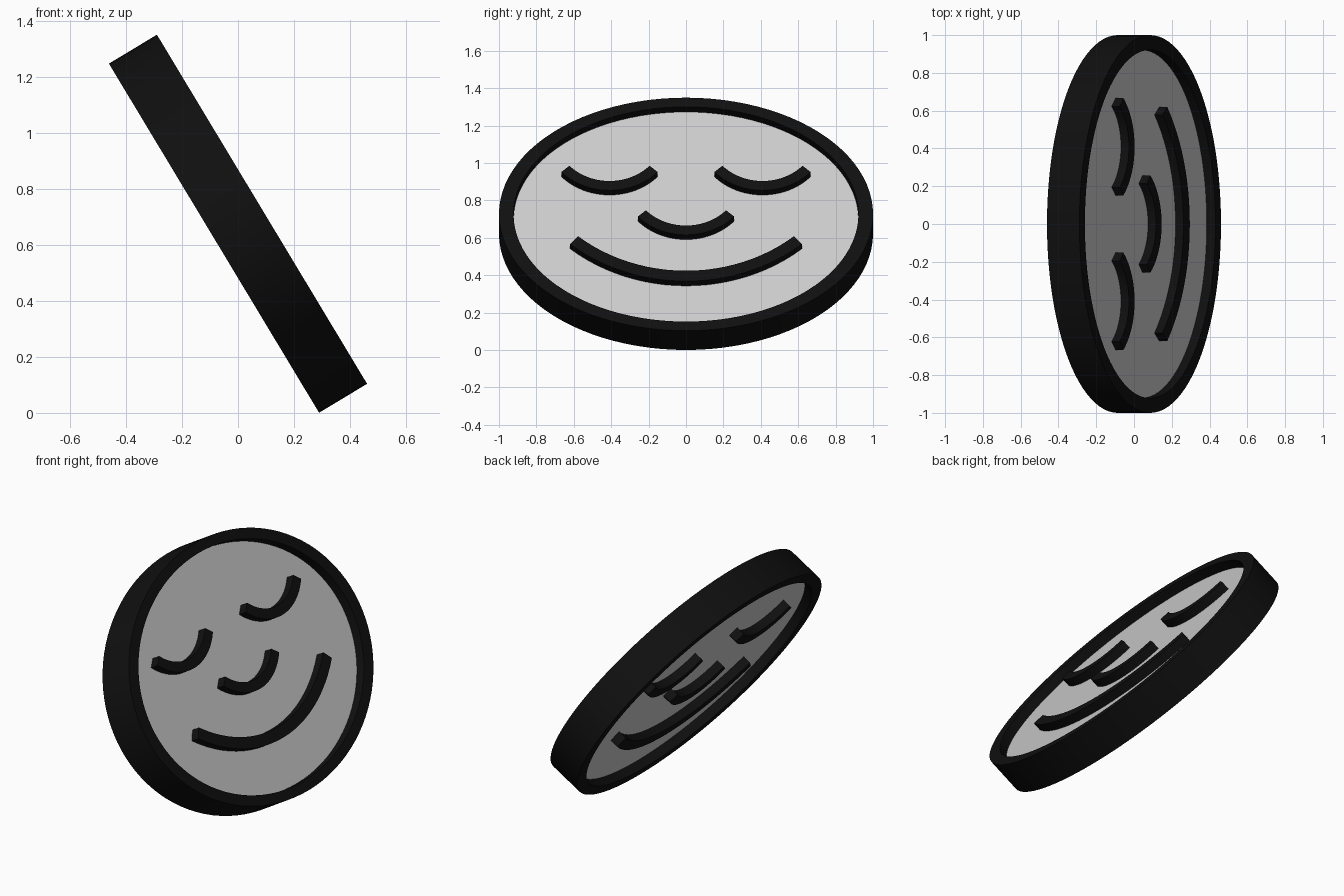
import bpy, bmesh
from math import sin, cos, radians, pi
from mathutils import Matrix

if "Cube" in bpy.data.objects:
    bpy.data.objects.remove(bpy.data.objects["Cube"])

# Tilted frame: width along world y, disc height leaning back, normal facing up and right
T = radians(31.05)
FRAME = Matrix(((0, -sin(T), cos(T), 0),
                (1, 0, 0, 0),
                (0, cos(T), sin(T), 0.675),
                (0, 0, 0, 1)))
RX, RY, INNER, HALF = 1.0, 0.727, 0.922, 0.10

black = bpy.data.materials.new("black")
black.diffuse_color = (0.005, 0.005, 0.005, 1)
black.use_nodes = True
black.node_tree.nodes["Principled BSDF"].inputs["Base Color"].default_value = black.diffuse_color


def slab(name, outline, half, mat=None):
    """Extrude a list of quads/ngon loops symmetrically about the mid-plane."""
    bm = bmesh.new()
    for loop in outline:
        bm.faces.new([bm.verts.new((x, y, -half)) for x, y in loop])
    bmesh.ops.remove_doubles(bm, verts=bm.verts, dist=1e-5)
    ext = bmesh.ops.extrude_face_region(bm, geom=bm.faces[:], use_keep_orig=True)
    top = [g for g in ext["geom"] if isinstance(g, bmesh.types.BMVert)]
    bmesh.ops.translate(bm, verts=top, vec=(0, 0, 2 * half))
    bmesh.ops.recalc_face_normals(bm, faces=bm.faces)
    bm.transform(FRAME)
    me = bpy.data.meshes.new(name)
    bm.to_mesh(me)
    bm.free()
    ob = bpy.data.objects.new(name, me)
    bpy.context.collection.objects.link(ob)
    if mat:
        me.materials.append(mat)
    bpy.ops.object.select_all(action='DESELECT')
    ob.select_set(True)
    bpy.context.view_layer.objects.active = ob
    bpy.ops.object.shade_smooth_by_angle(angle=radians(30))
    return ob


def ellipse(s, n=96):
    return [(s * RX * cos(2 * pi * i / n), s * RY * sin(2 * pi * i / n)) for i in range(n)]


def band(inner, outer, closed):
    """Quads between two matching outlines."""
    n = len(inner)
    return [(inner[i], outer[i], outer[(i + 1) % n], inner[(i + 1) % n])
            for i in range(n if closed else n - 1)]


def stroke(name, cx, cy, r0, r1, half_angle, n=24):
    """Upturned arc-shaped bar running through the plate."""
    def arc(r):
        angles = [radians(half_angle) * (2 * i / n - 1) for i in range(n + 1)]
        return [(cx + r * sin(a), cy - r * cos(a)) for a in angles]
    return slab(name, band(arc(r0), arc(r1), False), 0.095, black)


# Raised outer ring and recessed plate
slab("rim", band(ellipse(INNER), ellipse(1), True), HALF, black)
slab("plate", [ellipse(INNER + 0.01)], 0.046)

# Face strokes, showing on both sides
for side, x in (("left", -0.409), ("right", 0.409)):
    stroke(side + "_eye", x, 0.498, 0.288, 0.346, 48)
stroke("nose", 0, 0.22, 0.288, 0.346, 48)
stroke("mouth", 0, 0.53, 0.88, 0.945, 41)
